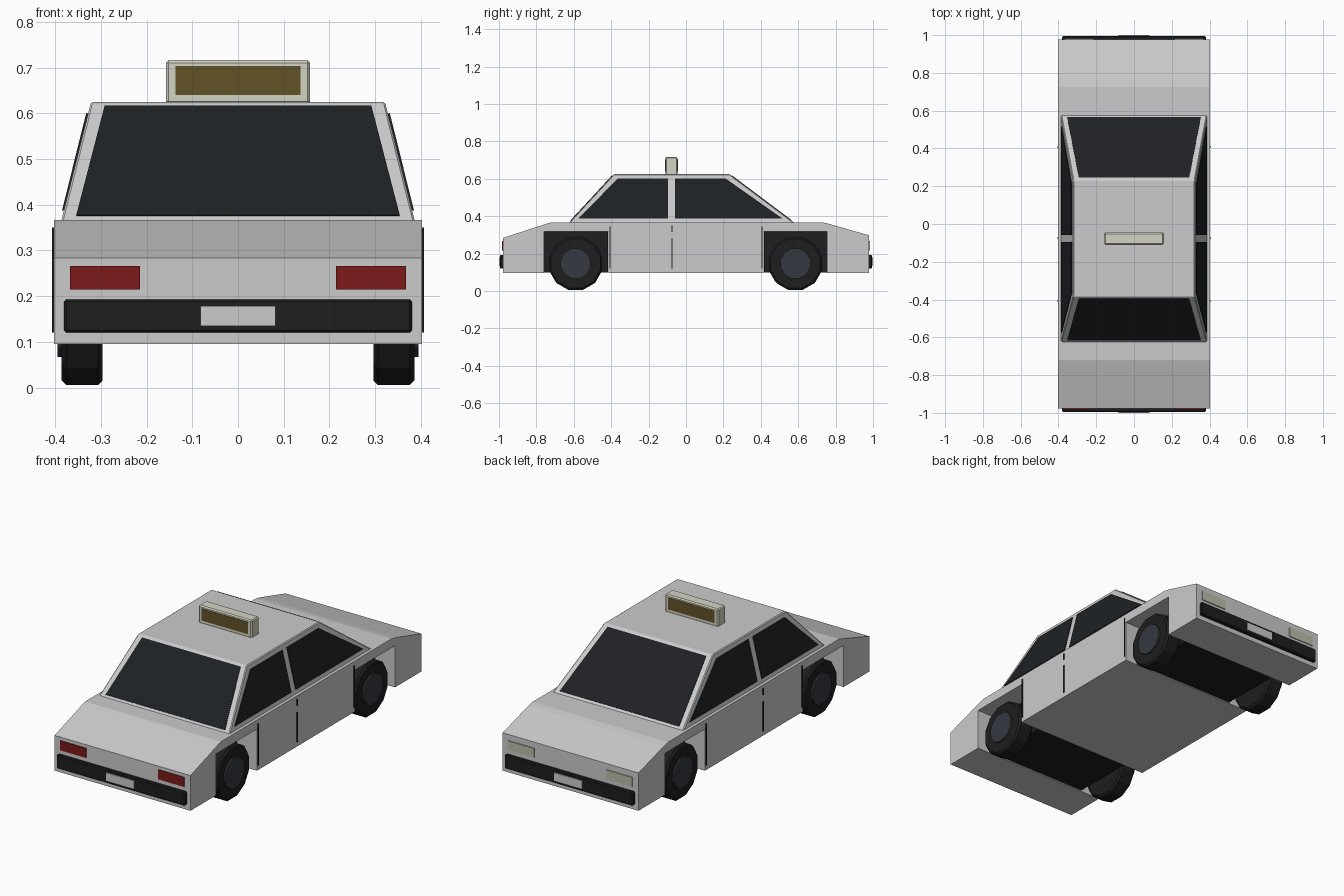
import bpy, bmesh, math
from mathutils import Vector

if "Cube" in bpy.data.objects:
    bpy.data.objects.remove(bpy.data.objects["Cube"])


def mat(name, r, g, b):
    m = bpy.data.materials.new(name)
    m.diffuse_color = (r, g, b, 1)
    m.use_nodes = True
    m.node_tree.nodes["Principled BSDF"].inputs["Base Color"].default_value = m.diffuse_color
    return m


BLACK = mat("black_trim", 0.013, 0.013, 0.013)
GLASS = mat("dark_glass", 0.013, 0.015, 0.018)
HUB = mat("hub_grey", 0.035, 0.04, 0.05)
RED = mat("red_lens", 0.2, 0.01, 0.01)
LAMP = mat("headlight_lens", 0.5, 0.5, 0.4)
IVORY = mat("sign_ivory", 0.65, 0.65, 0.55)
AMBER = mat("sign_amber", 0.12, 0.085, 0.02)


def finish(name, bm, material=None, bevel=0):
    bmesh.ops.recalc_face_normals(bm, faces=bm.faces)
    me = bpy.data.meshes.new(name)
    bm.to_mesh(me)
    bm.free()
    ob = bpy.data.objects.new(name, me)
    bpy.context.collection.objects.link(ob)
    if material:
        me.materials.append(material)
    if bevel:
        mod = ob.modifiers.new("bevel", 'BEVEL')
        mod.width, mod.segments = bevel, 1
    return ob


def slab(name, pts, offset, material=None, bevel=0):
    """Flat polygon pushed along an offset vector into a solid."""
    bm = bmesh.new()
    face = bm.faces.new([bm.verts.new(p) for p in pts])
    new = bmesh.ops.extrude_face_region(bm, geom=[face], use_keep_orig=True)["geom"]
    bmesh.ops.translate(bm, vec=offset, verts=[v for v in new if isinstance(v, bmesh.types.BMVert)])
    return finish(name, bm, material, bevel)


def box(name, x0, x1, y0, y1, z0, z1, material=None, bevel=0):
    pts = [(x0, y0, z0), (x1, y0, z0), (x1, y1, z0), (x0, y1, z0)]
    return slab(name, pts, (0, 0, z1 - z0), material, bevel)


def wheel_part(name, radius, x0, x1, y, material, bevel):
    bm = bmesh.new()
    ring = [bm.verts.new((x0, y + radius * math.cos(a), 0.147 + radius * math.sin(a)))
            for a in [math.tau * (i + 0.5) / 12 for i in range(12)]]
    face = bm.faces.new(ring)
    new = bmesh.ops.extrude_face_region(bm, geom=[face], use_keep_orig=True)["geom"]
    bmesh.ops.translate(bm, vec=(x1 - x0, 0, 0), verts=[v for v in new if isinstance(v, bmesh.types.BMVert)])
    return finish(name, bm, material, bevel)


# lower body: side profile with square wheel openings
W = 0.403
profile = [(-0.978, 0.095), (-0.76, 0.095), (-0.76, 0.318), (-0.415, 0.318), (-0.415, 0.095),
           (0.415, 0.095), (0.415, 0.318), (0.755, 0.318), (0.755, 0.095), (0.978, 0.095),
           (0.978, 0.298), (0.76, 0.36), (0.725, 0.367), (-0.72, 0.367), (-0.75, 0.358), (-0.978, 0.284)]
slab("car_body", [(-W, y, z) for y, z in profile], (2 * W, 0, 0))

# cabin frustum
bx, tx, zb, zt = 0.388, 0.322, 0.36, 0.625
yb, yt = (-0.63, 0.585), (-0.385, 0.232)
bm = bmesh.new()
low = [bm.verts.new((x, y, zb)) for x, y in ((-bx, yb[0]), (bx, yb[0]), (bx, yb[1]), (-bx, yb[1]))]
top = [bm.verts.new((x, y, zt)) for x, y in ((-tx, yt[0]), (tx, yt[0]), (tx, yt[1]), (-tx, yt[1]))]
bm.faces.new(low)
bm.faces.new(top)
for i in range(4):
    j = (i + 1) % 4
    bm.faces.new((low[i], low[j], top[j], top[i]))
finish("cabin", bm, None, 0.004)


def mix(a, b, z):
    return a + (b - a) * (z - zb) / (zt - zb)


# windscreen and rear window
for name, k, s in (("rear_window", 0, -1), ("windscreen", 1, 1)):
    pts = [(x, mix(yb[k], yt[k], z), z) for x, z in
           ((-0.354, 0.376), (0.354, 0.376), (0.292, 0.615), (-0.292, 0.615))]
    n = Vector((0, zt - zb, abs(yb[k] - yt[k]))).normalized() * 0.003
    slab(name, pts, (0, s * n.y, n.z), GLASS)

# side windows
panes = {"rear": [(-0.575, 0.387), (-0.095, 0.387), (-0.095, 0.6), (-0.365, 0.6)],
         "front": [(-0.058, 0.387), (0.515, 0.387), (0.212, 0.6), (-0.058, 0.6)]}
for side, s in (("left", -1), ("right", 1)):
    for where, pane in panes.items():
        slab(f"{where}_side_window_{side}", [(s * mix(bx, tx, z), y, z) for y, z in pane],
             (s * 0.004, 0, 0.001), GLASS)
    # door gaps
    for i, (y, z0, z1) in enumerate(((-0.075, 0.12, 0.28), (-0.075, 0.315, 0.35),
                                     (-0.407, 0.12, 0.345), (0.407, 0.12, 0.345))):
        box(f"door_gap_{side}_{i}", s * 0.4, s * 0.407, y - 0.003, y + 0.003, z0, z1, BLACK)
    # wheels
    for where, y in (("rear", -0.59), ("front", 0.585)):
        wheel_part(f"{where}_tyre_{side}", 0.147, s * 0.297, s * 0.386, y, BLACK, 0.01)
        wheel_part(f"{where}_hub_{side}", 0.083, s * 0.38, s * 0.395, y, HUB, 0)

# dark wheel housings across the underside
for where, y0, y1 in (("rear", -0.759, -0.416), ("front", 0.416, 0.754)):
    box(f"{where}_wheel_housing", -0.285, 0.285, y0, y1, 0.1, 0.317, BLACK)

# bumpers, plates and lights at both ends
for where, s, lens in (("rear", -1, RED), ("front", 1, LAMP)):
    box(f"{where}_bumper", -0.381, 0.381, s * 0.97, s * 0.995, 0.12, 0.193, BLACK, 0.005)
    box(f"{where}_plate", -0.082, 0.082, s * 0.99, s * 1.0, 0.135, 0.178)
    for t in (-1, 1):
        box(f"{where}_light_{'left' if t < 0 else 'right'}", t * 0.215, t * 0.368,
            s * 0.97, s * 0.983, 0.215, 0.266, lens)

# roof sign with panels on both faces
box("roof_sign", -0.158, 0.158, -0.11, -0.046, 0.62, 0.717, IVORY, 0.006)
for where, y0, y1 in (("rear", -0.112, -0.108), ("front", -0.048, -0.044)):
    box(f"roof_sign_panel_{where}", -0.137, 0.137, y0, y1, 0.64, 0.704, AMBER)
